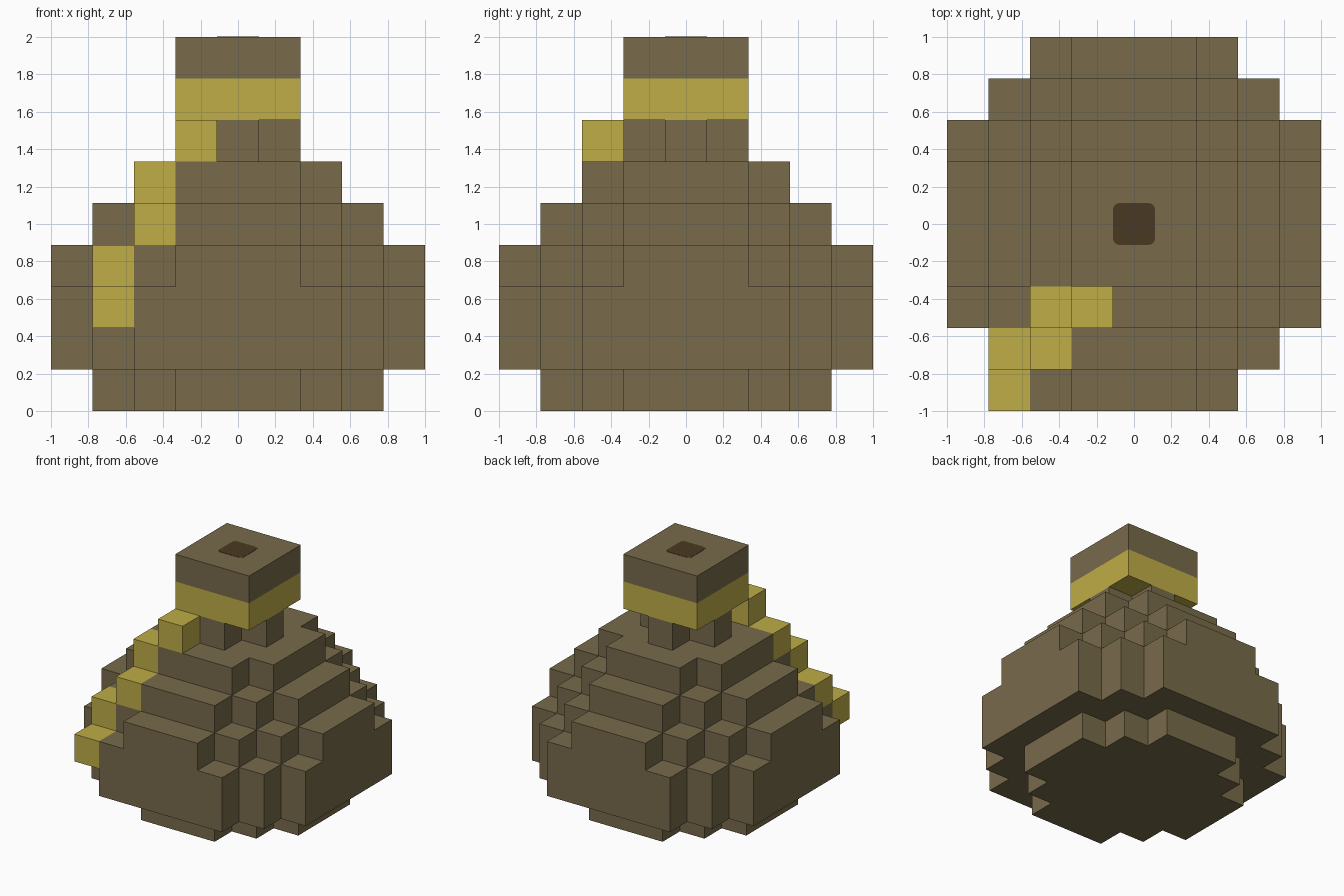
import bpy, bmesh
from mathutils import Matrix

cube = bpy.data.objects.get("Cube")
if cube:
    bpy.data.objects.remove(cube, do_unlink=True)

U = 2 / 9  # size of one block


def make_material(name, rgb):
    lin = [((c / 255 + 0.055) / 1.055) ** 2.4 for c in rgb] + [1.0]
    mat = bpy.data.materials.new(name)
    mat.use_nodes = True
    mat.diffuse_color = lin
    mat.node_tree.nodes["Principled BSDF"].inputs["Base Color"].default_value = lin
    return mat


BROWN = make_material("olive brown", (120, 107, 75))
YELLOW = make_material("mustard yellow", (191, 173, 71))
DARK = make_material("dark brown", (74, 57, 34))


def add_object(name, bm, mat):
    bmesh.ops.recalc_face_normals(bm, faces=bm.faces)
    mesh = bpy.data.meshes.new(name)
    bm.to_mesh(mesh)
    bm.free()
    mesh.materials.append(mat)
    obj = bpy.data.objects.new(name, mesh)
    bpy.context.collection.objects.link(obj)


def tier(name, corners, z0, z1, mat):
    """Stepped prism: the outermost blocks of one quadrant, turned four times."""
    quarter = []
    for k, (a, b) in enumerate(corners):
        quarter.append((a + 0.5, b + 0.5))
        if k + 1 < len(corners):
            quarter.append((corners[k + 1][0] + 0.5, b + 0.5))
    outline = []
    for _ in range(4):
        outline += quarter
        quarter = [(-y, x) for x, y in quarter]
    bm = bmesh.new()
    base = bm.faces.new([bm.verts.new((x * U, y * U, z0 * U)) for x, y in outline])
    top = bmesh.ops.extrude_face_region(bm, geom=[base], use_keep_orig=True)["geom"]
    bmesh.ops.translate(bm, vec=(0, 0, (z1 - z0) * U),
                        verts=[v for v in top if isinstance(v, bmesh.types.BMVert)])
    add_object(name, bm, mat)


def box(name, centre, size, mat, radius=0):
    bm = bmesh.new()
    bmesh.ops.create_cube(bm, size=1, matrix=Matrix.Translation(centre) @ Matrix.Diagonal((*size, 1)))
    if radius:  # round the upright edges
        upright = [e for e in bm.edges if abs(e.verts[0].co.z - e.verts[1].co.z) > 1e-5]
        bmesh.ops.bevel(bm, geom=upright, offset=radius, segments=4, profile=0.5, affect='EDGES')
    add_object(name, bm, mat)


# Round belly, stepping in towards the neck
tier("foot", [(3, 1), (2, 2), (1, 3)], 0, 1, BROWN)
tier("belly", [(4, 2), (3, 3), (2, 4)], 1, 3, BROWN)
tier("belly_upper", [(4, 1), (3, 2), (2, 3), (1, 4)], 3, 4, BROWN)
tier("shoulder_lower", [(3, 1), (2, 2), (1, 3)], 4, 5, BROWN)
tier("shoulder_upper", [(2, 1), (1, 2)], 5, 6, BROWN)

# Neck, tie band and mouth
tier("neck", [(1, 0), (0, 1)], 6, 7, BROWN)
tier("neck_band", [(1, 1)], 7, 8, YELLOW)
tier("mouth", [(1, 1)], 8, 9, BROWN)
box("mouth_opening", (0, 0, 2.0), (U, U, 0.004), DARK, 0.03)

# Cord running down the front right corner
for n, (i, j, k) in enumerate([(-1, -2, 6), (-2, -2, 5), (-2, -3, 4), (-3, -3, 3), (-3, -4, 2)]):
    box(f"cord_{n + 1}", (i * U, j * U, (k + 0.5) * U), (U, U, U), YELLOW)
